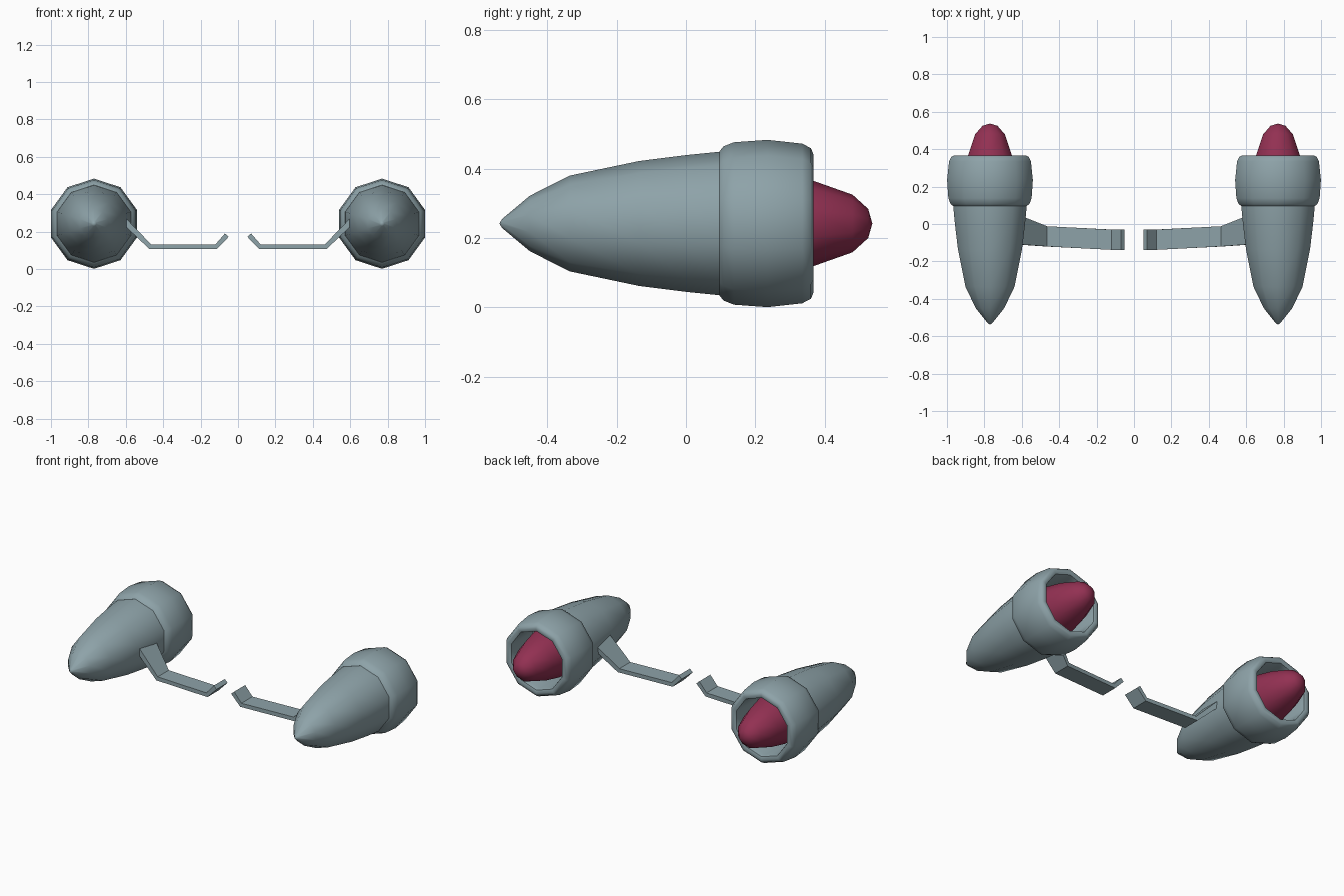
import bpy, bmesh, math

if "Cube" in bpy.data.objects:
    bpy.data.objects.remove(bpy.data.objects["Cube"])

POD_X, POD_Z, SIDES = 0.77, 0.242, 10


def material(name, rgb):
    m = bpy.data.materials.new(name)
    m.diffuse_color = (*rgb, 1)
    m.use_nodes = True
    m.node_tree.nodes["Principled BSDF"].inputs["Base Color"].default_value = m.diffuse_color
    return m


GREY = material("blue grey", (0.27, 0.365, 0.395))
RED = material("dark red", (0.29, 0.03, 0.085))


def finish(bm, name, mat, angle):
    bmesh.ops.recalc_face_normals(bm, faces=bm.faces)
    mesh = bpy.data.meshes.new(name)
    bm.to_mesh(mesh)
    bm.free()
    mesh.materials.append(mat)
    ob = bpy.data.objects.new(name, mesh)
    bpy.context.collection.objects.link(ob)
    bpy.ops.object.select_all(action='DESELECT')
    ob.select_set(True)
    bpy.context.view_layer.objects.active = ob
    bpy.ops.object.shade_smooth_by_angle(angle=math.radians(angle))
    return ob


def lathe(name, profile, x, mat, angle=50):
    """Ten-sided turned shape along y; profile holds (y, radius)."""
    bm = bmesh.new()
    rings = []
    for y, r in profile:
        if r == 0:
            rings.append([bm.verts.new((x, y, POD_Z))] * SIDES)
        else:
            rings.append([bm.verts.new((x + r * math.sin(math.tau * i / SIDES), y,
                                        POD_Z + r * math.cos(math.tau * i / SIDES)))
                          for i in range(SIDES)])
    for a, b in zip(rings, rings[1:]):
        for i in range(SIDES):
            j = (i + 1) % SIDES
            quad = list(dict.fromkeys((a[i], a[j], b[j], b[i])))
            bm.faces.new(quad)
    return finish(bm, name, mat, angle)


def strut(name, side):
    """Bent flat arm; stations hold (x, z bottom), (x, z top), y front, y back."""
    stations = [((0.05, 0.172), (0.07, 0.19), -0.138, -0.03),
                ((0.112, 0.108), (0.12, 0.132), -0.138, -0.03),
                ((0.475, 0.108), (0.465, 0.132), -0.12, -0.012),
                ((0.62, 0.245), (0.60, 0.272), -0.11, 0.042)]
    bm = bmesh.new()
    loops = []
    for (xb, zb), (xt, zt), y0, y1 in stations:
        loops.append([bm.verts.new((side * px, py, pz)) for px, py, pz in
                      ((xb, y0, zb), (xb, y1, zb), (xt, y1, zt), (xt, y0, zt))])
    for a, b in zip(loops, loops[1:]):
        for i in range(4):
            j = (i + 1) % 4
            bm.faces.new((a[i], a[j], b[j], b[i]))
    bm.faces.new(loops[0])
    bm.faces.new(loops[-1])
    return finish(bm, name, GREY, 30)


# Profiles along y
nose = [(-0.538, 0), (-0.53, 0.013), (-0.45, 0.08), (-0.335, 0.138), (-0.135, 0.18),
        (0.0, 0.197), (0.1, 0.207), (0.13, 0.207)]
cowl = [(0.12, 0.19), (0.096, 0.207), (0.108, 0.222), (0.138, 0.234), (0.235, 0.241),
        (0.335, 0.23), (0.36, 0.217), (0.367, 0.2), (0.36, 0.182), (0.335, 0.175),
        (0.16, 0.175), (0.16, 0)]
cone = [(0.16, 0.155), (0.26, 0.146), (0.367, 0.123), (0.48, 0.083),
        (0.525, 0.042), (0.537, 0)]

for side, label in ((-1, "left"), (1, "right")):
    x = side * POD_X
    lathe(f"{label}_pod_body", nose, x, GREY)
    lathe(f"{label}_pod_cowl", cowl, x, GREY)
    lathe(f"{label}_exhaust_cone", cone, x, RED)
    strut(f"{label}_strut", side)
